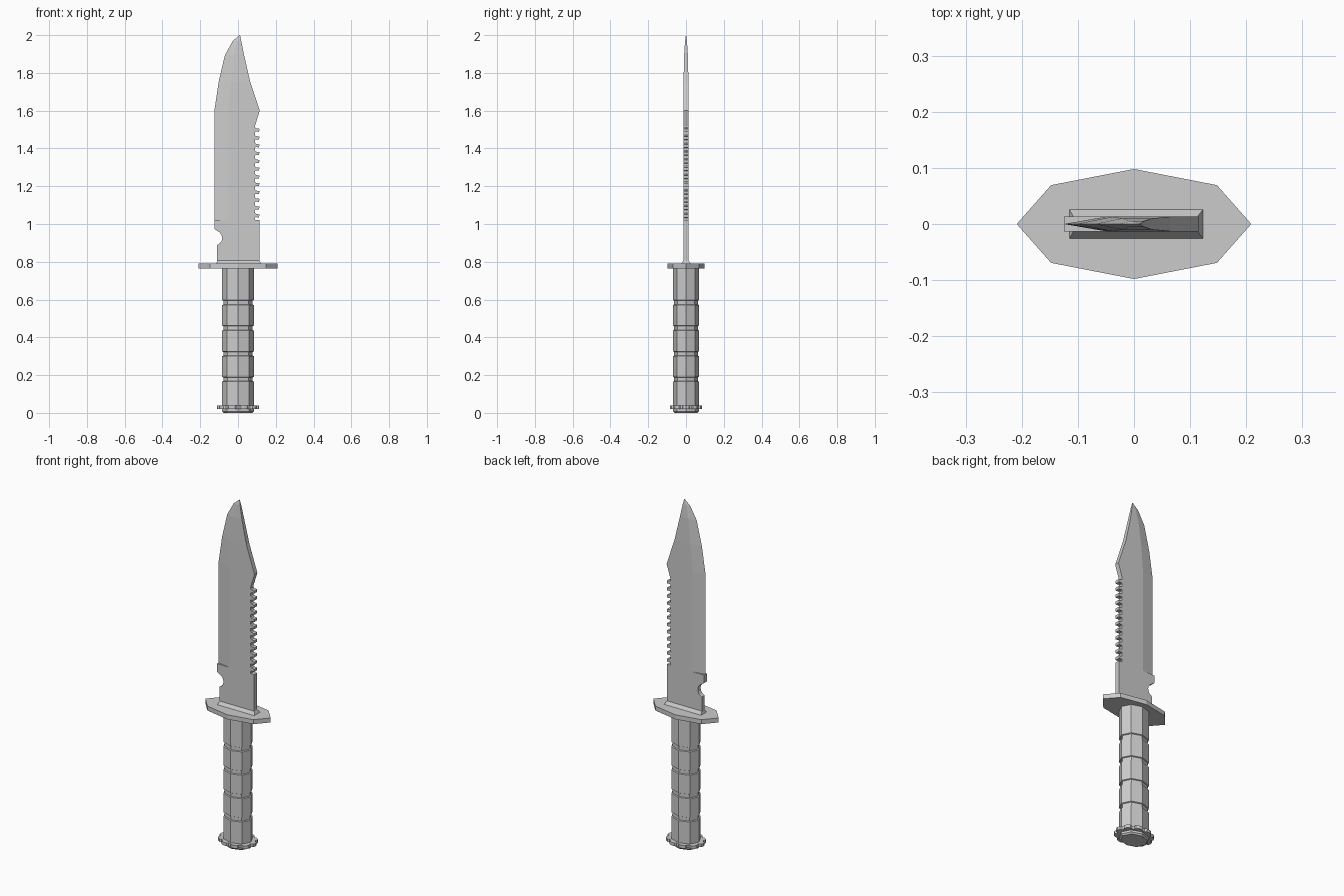
import bpy
import bmesh
from math import cos, sin, pi, radians

cube = bpy.data.objects.get("Cube")
if cube:
    bpy.data.objects.remove(cube, do_unlink=True)

GREY = (0.6, 0.6, 0.6, 1.0)
steel = bpy.data.materials.new("plain grey")
steel.use_nodes = True
steel.diffuse_color = GREY
steel.node_tree.nodes["Principled BSDF"].inputs["Base Color"].default_value = GREY


def loft(name, rings):
    """Join rings of equal point count into a closed, flat-shaded solid."""
    bm = bmesh.new()
    loops = [[bm.verts.new(p) for p in ring] for ring in rings]
    n = len(loops[0])
    for low, high in zip(loops, loops[1:]):
        for i in range(n):
            j = (i + 1) % n
            bm.faces.new((low[i], low[j], high[j], high[i]))
    bm.faces.new(loops[0][::-1])
    bm.faces.new(loops[-1])
    bmesh.ops.recalc_face_normals(bm, faces=bm.faces)
    mesh = bpy.data.meshes.new(name)
    bm.to_mesh(mesh)
    bm.free()
    mesh.materials.append(steel)
    obj = bpy.data.objects.new(name, mesh)
    bpy.context.collection.objects.link(obj)
    return obj


def octagon(rx, ry, z):
    return [(rx * cos(i * pi / 4), ry * sin(i * pi / 4), z) for i in range(8)]


def plate(name, outline, t):
    """Extrude an x-z outline through the blade thickness."""
    return loft(name, [[(x, y, z) for x, z in outline] for y in (-t, t)])


THICK = 0.013

# Blade: bevelled cutting edge on -x, spine on +x, drawn in to the tip
# Each row: height, edge, bevel line, spine, half thickness
rows = [
    (1.015, -0.125, -0.05, 0.09, THICK),
    (1.52, -0.125, -0.05, 0.09, THICK),
    (1.60, -0.125, -0.05, 0.115, THICK),
    (1.755, -0.102, -0.038, 0.064, THICK),
    (1.895, -0.069, -0.022, 0.032, 0.010),
    (1.97, -0.027, -0.005, 0.017, 0.005),
    (2.0, 0.009, 0.010, 0.011, 0.0005),
]
loft("blade", [
    [(e, 0, z), (b, -t, z), (s, -t, z), (s, t, z), (b, t, z)]
    for z, e, b, s, t in rows
])

# Thick blade root with a rounded finger notch
notch = [(-0.115 + 0.031 * cos(a), 0.926 + 0.036 * sin(a))
         for a in (radians(d) for d in range(60, -76, -27))]
plate("blade_root", [(-0.11, 0.785), (0.113, 0.785), (0.113, 1.02),
                     (-0.125, 1.02), (-0.125, 0.974)] + notch
      + [(-0.11, 0.889)], THICK)

# Saw teeth along the spine
tooth = [(0.085, -0.018), (0.093, -0.009), (0.112, -0.010),
         (0.113, 0.006), (0.096, 0.008), (0.085, 0.019)]
for k in range(12):
    z0 = 1.045 + k * 0.0412
    plate(f"saw_tooth_{k + 1}", [(x, z0 + dz) for x, dz in tooth], THICK)

# Sloped collar where the blade meets the guard
loft("blade_collar", [
    [(l, -w, z), (r, -w, z), (r, w, z), (l, w, z)]
    for z, l, r, w in ((0.785, -0.115, 0.123, 0.026),
                       (0.79, -0.115, 0.123, 0.026),
                       (0.808, -0.108, 0.113, THICK))
])

# Guard
loft("guard", [octagon(0.209, 0.098, z) for z in (0.764, 0.79)])

# Grip with four grooves
profile = [(0.035, 1.0)]
for z in (0.178, 0.313, 0.449, 0.584):
    profile += [(z - 0.013, 1.0), (z - 0.010, 0.92),
                (z + 0.010, 0.92), (z + 0.013, 1.0)]
profile.append((0.768, 1.0))
loft("grip", [octagon(0.084 * k, 0.068 * k, z) for z, k in profile])

# Scalloped pommel disc
LOBES = 10
rim = []
for i in range(LOBES):
    for shift, r in ((-0.28, 1.0), (0.0, 1.03), (0.28, 1.0), (0.4, 0.9), (0.6, 0.9)):
        a = (i + shift) * 2 * pi / LOBES
        rim.append((0.109 * r * cos(a), 0.086 * r * sin(a)))
loft("pommel_disc", [[(x, y, z) for x, y in rim] for z in (0.02, 0.038)])

# End cap with a chamfered bottom
loft("end_cap", [octagon(0.076, 0.061, 0), octagon(0.084, 0.068, 0.008),
                 octagon(0.084, 0.068, 0.022)])
